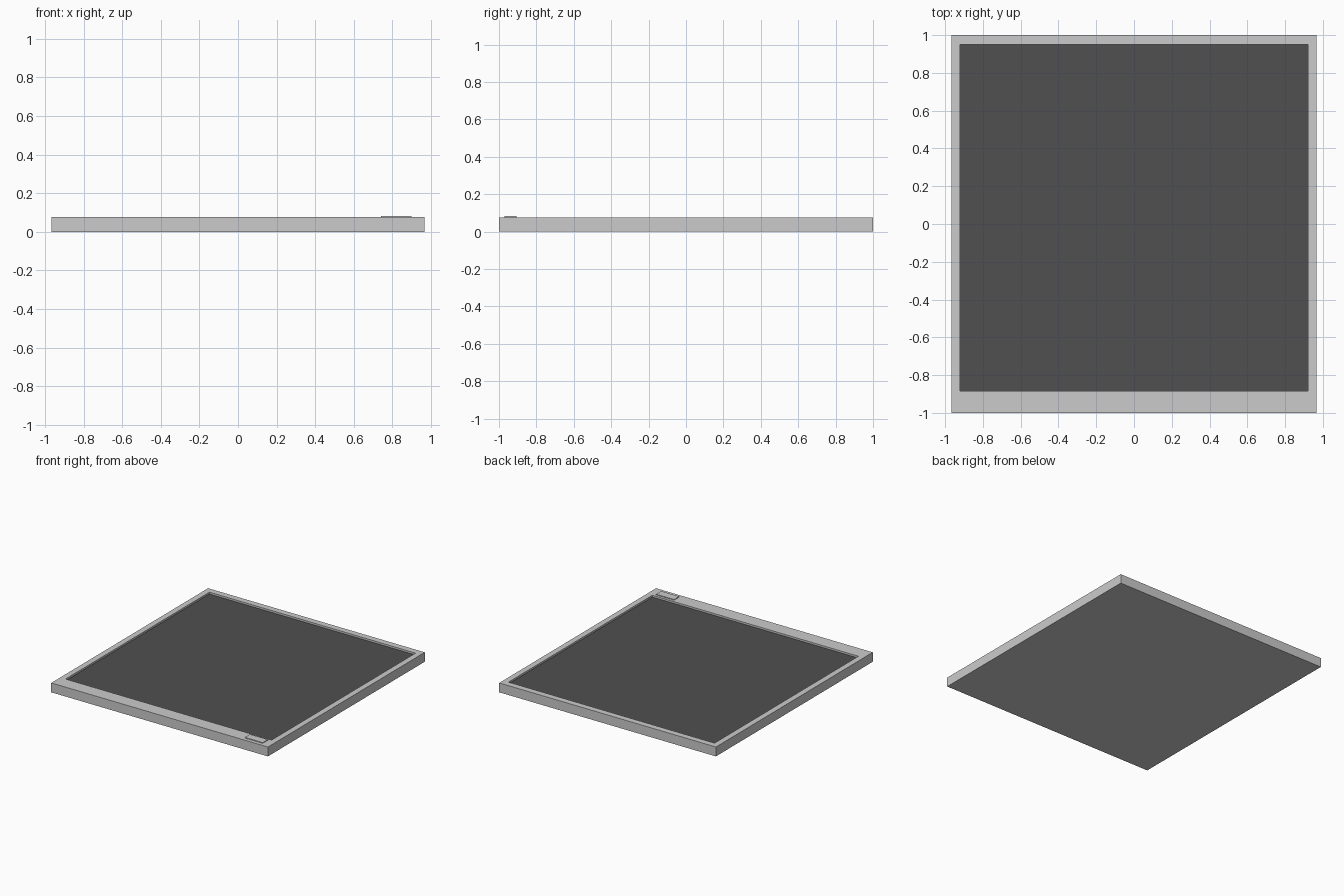
import bpy
import bmesh

if "Cube" in bpy.data.objects:
    bpy.data.objects.remove(bpy.data.objects["Cube"])

W, D, H = 0.967, 1.0, 0.076        # half width, half depth, height
X_IN, Y_FRONT, Y_BACK = 0.92, -0.885, 0.95
RECESS = 0.015


def finish(name, bm, mat=None):
    bmesh.ops.recalc_face_normals(bm, faces=bm.faces)
    mesh = bpy.data.meshes.new(name)
    bm.to_mesh(mesh)
    bm.free()
    obj = bpy.data.objects.new(name, mesh)
    bpy.context.collection.objects.link(obj)
    if mat:
        mesh.materials.append(mat)
    return obj


def box(x0, x1, y0, y1, z0, z1):
    bm = bmesh.new()
    bmesh.ops.create_cube(bm, size=1)
    for v in bm.verts:
        v.co = (x1 if v.co.x > 0 else x0,
                y1 if v.co.y > 0 else y0,
                z1 if v.co.z > 0 else z0)
    return bm


# Housing: slab whose top is inset (wider lip in front) and sunk
bm = box(-W, W, -D, D, 0, H)
top = max(bm.faces, key=lambda f: f.calc_center_median().z)
bmesh.ops.inset_region(bm, faces=[top], thickness=0.05)
for v in top.verts:
    v.co.x = X_IN if v.co.x > 0 else -X_IN
    v.co.y = Y_BACK if v.co.y > 0 else Y_FRONT
sunk = bmesh.ops.extrude_discrete_faces(bm, faces=[top])["faces"][0]
bmesh.ops.translate(bm, verts=sunk.verts, vec=(0, 0, -RECESS - 0.003))
finish("housing", bm)

# Dark panel lying in the recess
dark = bpy.data.materials.new("dark_panel")
dark.diffuse_color = (0.08, 0.08, 0.08, 1)
dark.use_nodes = True
dark.node_tree.nodes["Principled BSDF"].inputs["Base Color"].default_value = dark.diffuse_color
finish("panel", box(-X_IN, X_IN, Y_FRONT, Y_BACK,
                    H - RECESS - 0.003, H - RECESS), dark)

# Thin raised plate on the front lip
finish("front_plate", box(0.74, 0.90, -0.97, -0.905, H - 0.002, H + 0.006))
